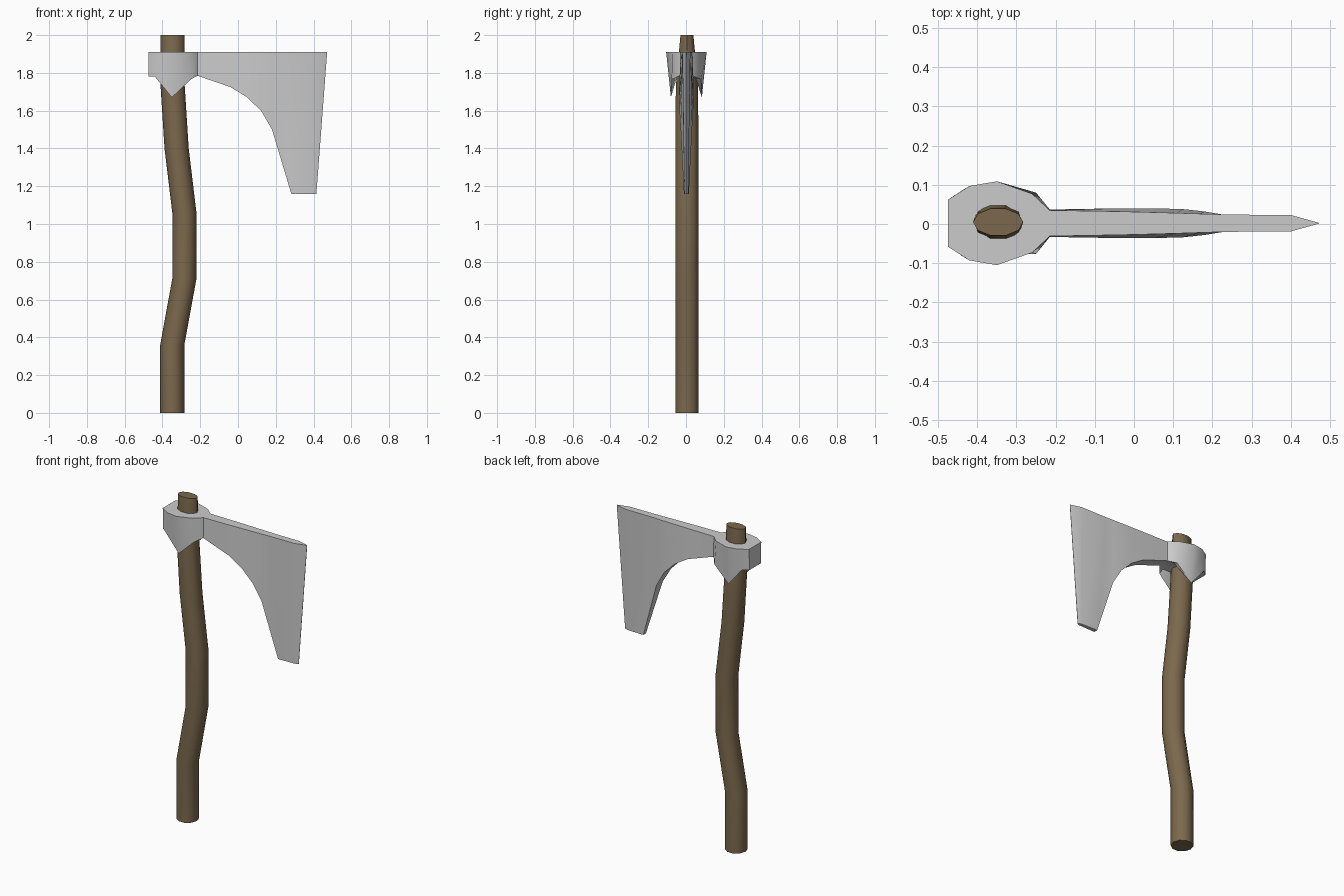
import bpy, bmesh
from math import cos, sin, pi, radians

if "Cube" in bpy.data.objects:
    bpy.data.objects.remove(bpy.data.objects["Cube"])


def loft(name, rings, angle):
    """Skin a list of equal-length closed rings and cap both ends."""
    bm = bmesh.new()
    loops = [[bm.verts.new(p) for p in ring] for ring in rings]
    n = len(loops[0])
    for a, b in zip(loops, loops[1:]):
        for i in range(n):
            j = (i + 1) % n
            bm.faces.new((a[i], a[j], b[j], b[i]))
    bm.faces.new(loops[0][::-1])
    bm.faces.new(loops[-1])
    bmesh.ops.recalc_face_normals(bm, faces=bm.faces)
    mesh = bpy.data.meshes.new(name)
    bm.to_mesh(mesh)
    bm.free()
    obj = bpy.data.objects.new(name, mesh)
    bpy.context.collection.objects.link(obj)
    bpy.ops.object.select_all(action='DESELECT')
    obj.select_set(True)
    bpy.context.view_layer.objects.active = obj
    bpy.ops.object.shade_smooth_by_angle(angle=radians(angle))
    return obj


# Curved wooden handle: z, centre x, half depth in y
stations = [(0, -0.348, 0.064), (0.36, -0.348, 0.064), (0.71, -0.284, 0.064),
            (1.06, -0.284, 0.064), (1.40, -0.325, 0.064),
            (1.73, -0.346, 0.062), (2.0, -0.347, 0.036)]
SIDES = 10
handle = loft("handle", [
    [(cx + 0.064 * cos(2 * pi * i / SIDES),
      0.005 + ry * sin(2 * pi * i / SIDES), z) for i in range(SIDES)]
    for z, cx, ry in stations], 40)
wood = bpy.data.materials.new("wood")
wood.diffuse_color = (0.20, 0.14, 0.075, 1)
wood.use_nodes = True
wood.node_tree.nodes["Principled BSDF"].inputs["Base Color"].default_value = wood.diffuse_color
handle.data.materials.append(wood)

# Axe head slices: top x, top half width, bottom x, bottom half width, bottom z
slices = [
    (-0.475, 0.060, -0.475, 0.055, 1.78),
    (-0.420, 0.095, -0.440, 0.083, 1.78),
    (-0.350, 0.107, -0.350, 0.082, 1.67),
    (-0.260, 0.075, -0.250, 0.078, 1.765),
    (-0.215, 0.033, -0.215, 0.035, 1.785),
    (-0.040, 0.030, -0.040, 0.038, 1.725),
    (0.040, 0.028, 0.050, 0.038, 1.67),
    (0.110, 0.026, 0.125, 0.036, 1.595),
    (0.170, 0.024, 0.180, 0.030, 1.50),
    (0.230, 0.022, 0.282, 0.013, 1.16),
    (0.400, 0.021, 0.395, 0.010, 1.16),
    (0.472, 0.001, 0.415, 0.001, 1.16),
]


def head_ring(xt, ty, xb, by, zb):
    # The socket underside stays level between its two side lugs
    zi = max(zb, 1.78) if xb < -0.23 else zb
    half = [(xt, ty, 1.91), (xb, by, zb), (xb, by * 0.6, zi)]
    ring = half + [(x, -y, z) for x, y, z in reversed(half)]
    return [(x, y + 0.002, z) for x, y, z in ring]


loft("axe_head", [head_ring(*s) for s in slices], 35)
